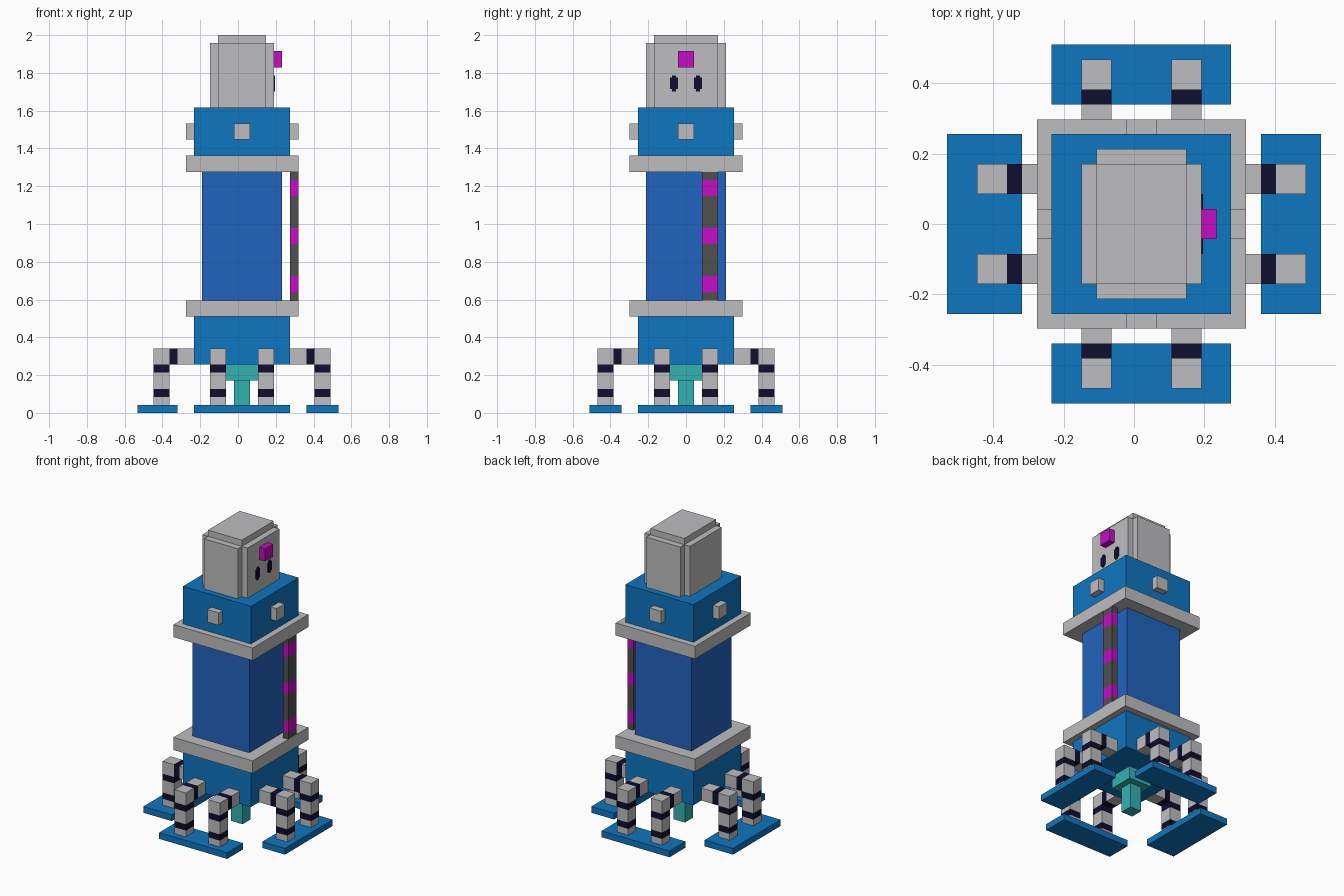
import bpy, bmesh, math
from mathutils import Matrix, Vector

cube = bpy.data.objects.get("Cube")
if cube:
    bpy.data.objects.remove(cube, do_unlink=True)

U = 2 / 47                           # one block unit
AXIS = Vector((0.5 * U, 0, 0))       # tower axis, offset by the wider left-hand pad
SIDES = ["front", "right_hand", "back", "left_hand"]


def linear(c):
    c /= 255
    return c / 12.92 if c <= 0.04045 else ((c + 0.055) / 1.055) ** 2.4


def material(name, r, g, b):
    m = bpy.data.materials.new(name)
    m.use_nodes = True
    col = (linear(r), linear(g), linear(b), 1)
    m.diffuse_color = col
    m.node_tree.nodes["Principled BSDF"].inputs["Base Color"].default_value = col
    return m


GREY = material("light grey", 190, 190, 192)
BLUE = material("bright blue", 14, 118, 192)
DEEP = material("deep blue", 33, 100, 190)
TEAL = material("teal", 52, 178, 178)
NAVY = material("navy", 14, 14, 46)
PINK = material("magenta", 195, 14, 195)
DARK = material("dark grey", 80, 80, 80)


def finish(name, bm, centre, mats, turn=0):
    """Place a mesh on the tower, turned by quarter turns about the axis."""
    mesh = bpy.data.meshes.new(name)
    bmesh.ops.recalc_face_normals(bm, faces=bm.faces)
    bm.to_mesh(mesh)
    bm.free()
    for m in mats:
        mesh.materials.append(m)
    obj = bpy.data.objects.new(name, mesh)
    bpy.context.collection.objects.link(obj)
    angle = turn * math.pi / 2
    obj.rotation_euler.z = angle
    obj.location = AXIS + Matrix.Rotation(angle, 3, "Z") @ (centre * U)
    return obj


def box(name, x, y, z, mat, turn=0, axis=2, bands=(), band_mat=None):
    """Box from block ranges; bands are (low, high) stripes cut along axis."""
    lo, hi = Vector((x[0], y[0], z[0])), Vector((x[1], y[1], z[1]))
    centre = (lo + hi) / 2
    bm = bmesh.new()
    bmesh.ops.create_cube(bm, size=1)
    bmesh.ops.scale(bm, vec=(hi - lo) * U, verts=bm.verts)
    normal = Vector([float(i == axis) for i in range(3)])
    for level in {v for band in bands for v in band}:
        if lo[axis] < level < hi[axis]:
            bmesh.ops.bisect_plane(bm, geom=bm.verts[:] + bm.edges[:] + bm.faces[:],
                                   plane_co=normal * (level - centre[axis]) * U,
                                   plane_no=normal)
    for f in bm.faces:
        pos = f.calc_center_median()[axis] / U + centre[axis]
        f.material_index = int(any(a - 0.01 < pos < b + 0.01 for a, b in bands))
    return finish(name, bm, centre, [mat, band_mat] if band_mat else [mat], turn)


def square(name, half, z, mat):
    return box(name, (-half, half), (-half, half), z, mat)


# Tower body
square("lower_body", 6, (6, 12), BLUE)
square("lower_collar", 7, (12, 14), GREY)
square("middle_body", 5, (14, 30), DEEP)
square("upper_collar", 7, (30, 32), GREY)
square("upper_body", 6, (32, 38), BLUE)

# Nozzle underneath
square("nozzle_base", 2, (4, 6), TEAL)
square("nozzle_tip", 1, (0, 4), TEAL)

# Striped rail between the collars
box("side_rail", (6, 7), (2, 4), (14, 30), DARK,
    bands=[(15, 17), (21, 23), (27, 29)], band_mat=PINK)

# Head
square("head", 4, (38, 46), GREY)
box("head_front_panel", (-3, 3), (-5, -4), (38, 46), GREY)
box("head_back_panel", (-3, 3), (4, 5), (38, 46), GREY)
box("head_cap", (-3, 3), (-4, 4), (46, 47), GREY)
box("nose", (4, 5), (-1, 1), (43, 45), PINK)


# Eyes: thin plates with stepped corners
def eye(name, y):
    quarter = [(0.5, 0.7), (0.25, 0.7), (0.25, 1.0)]
    outline = quarter + [(-a, b) for a, b in reversed(quarter)]
    outline += [(-a, -b) for a, b in outline]
    bm = bmesh.new()
    face = bm.faces.new([bm.verts.new((0, a * U, b * U)) for a, b in outline])
    out = bmesh.ops.extrude_face_region(bm, geom=[face])
    bmesh.ops.translate(bm, vec=(0.1 * U, 0, 0),
                        verts=[g for g in out["geom"] if isinstance(g, bmesh.types.BMVert)])
    finish(name, bm, Vector((4, y, 41)), [NAVY])


eye("eye_a", -1.5)
eye("eye_b", 1.5)

# Each side: stud, two striped legs and a foot pad
for turn, side in enumerate(SIDES):
    box(side + "_stud", (-1, 1), (-7, -6), (34, 36), GREY, turn)
    for n, x in enumerate([(-4, -2), (2, 4)], 1):
        box(f"{side}_leg_arm_{n}", x, (-9, -6), (6, 8), GREY, turn,
            axis=1, bands=[(-9, -8)], band_mat=NAVY)
        box(f"{side}_leg_{n}", x, (-11, -9), (1, 8), GREY, turn,
            bands=[(2, 3), (5, 6)], band_mat=NAVY)
    reach = -13 if side == "left_hand" else -12
    box(side + "_foot_pad", (-6, 6), (reach, -8), (0, 1), BLUE, turn)
